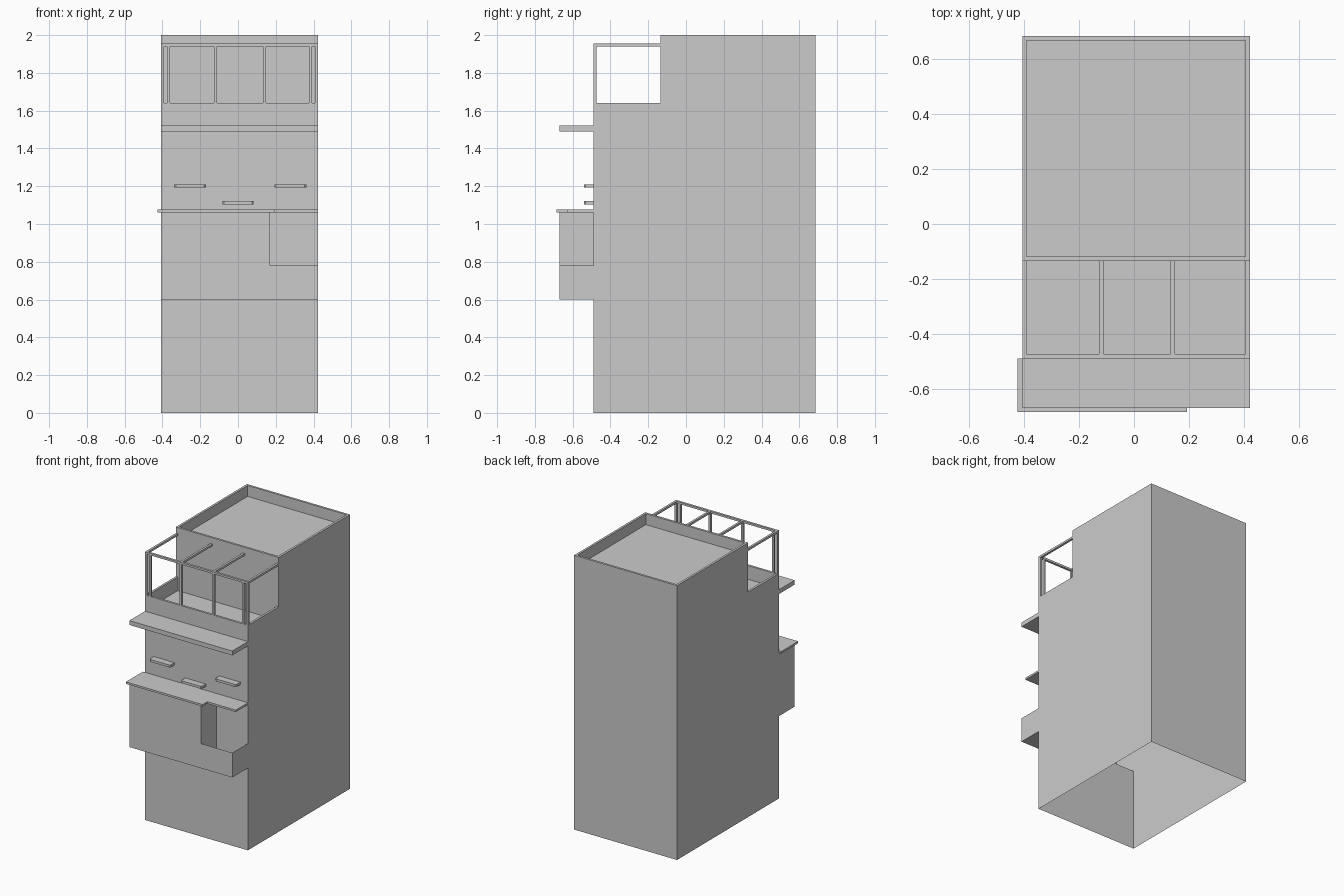
import bpy, bmesh
from mathutils import Vector

if "Cube" in bpy.data.objects:
    bpy.data.objects.remove(bpy.data.objects["Cube"])

X0, X1 = -0.407, 0.423          # side walls
YF, YB, YT = -0.49, 0.685, -0.135   # front wall, back wall, tower front
YBAY = -0.67


def finish(name, bm):
    bmesh.ops.remove_doubles(bm, verts=bm.verts, dist=1e-5)
    me = bpy.data.meshes.new(name)
    bm.to_mesh(me)
    bm.free()
    ob = bpy.data.objects.new(name, me)
    bpy.context.collection.objects.link(ob)
    return ob


def face(bm, pts, normal):
    f = bm.faces.new([bm.verts.new(p) for p in pts])
    f.normal_update()
    if f.normal.dot(Vector(normal)) < 0:
        f.normal_flip()


def rect(bm, axis, sign, c, a, b):
    """Rectangle square to an axis; a and b are ranges on the other two axes."""
    pts = []
    for u, v in ((a[0], b[0]), (a[1], b[0]), (a[1], b[1]), (a[0], b[1])):
        p = [u, v]
        p.insert(axis, c)
        pts.append(p)
    n = [0, 0, 0]
    n[axis] = sign
    face(bm, pts, n)


def well(bm, y0, y1, top, floor, t, back_t):
    """Parapet rim, inner walls and sunken floor."""
    xa, xb, ya, yb = X0 + t, X1 - t, y0 + t, y1 - back_t
    rect(bm, 2, 1, top, (X0, X1), (y0, ya))
    rect(bm, 2, 1, top, (X0, xa), (ya, yb))
    rect(bm, 2, 1, top, (xb, X1), (ya, yb))
    if back_t:
        rect(bm, 2, 1, top, (X0, X1), (yb, y1))
    rect(bm, 0, 1, xa, (ya, yb), (floor, top))
    rect(bm, 0, -1, xb, (ya, yb), (floor, top))
    rect(bm, 1, 1, ya, (xa, xb), (floor, top))
    rect(bm, 1, -1, yb, (xa, xb), (floor, top))
    rect(bm, 2, 1, floor, (xa, xb), (ya, yb))


def prism(name, outline, z0, z1):
    bm = bmesh.new()
    f = bm.faces.new([bm.verts.new((x, y, z0)) for x, y in outline])
    r = bmesh.ops.extrude_face_region(bm, geom=[f])
    for v in r['geom']:
        if isinstance(v, bmesh.types.BMVert):
            v.co.z = z1
    bmesh.ops.recalc_face_normals(bm, faces=bm.faces)
    return finish(name, bm)


def box(name, x, y, z):
    return prism(name, [(x[0], y[0]), (x[1], y[0]), (x[1], y[1]), (x[0], y[1])], *z)


# Building shell: thin walls, open underneath, bay open to the inside
bm = bmesh.new()
XN = 0.17                       # bay ends here, open balcony beyond
ZB, ZR, ZT, ZW = 0.6, 0.78, 1.065, 1.64
for x, s, ztop in ((X0, -1, ZT), (X1, 1, ZR)):
    prof = [(YF, 0), (YB, 0), (YB, 2), (YT, 2), (YT, ZW), (YF, ZW),
            (YF, ztop), (YBAY, ztop), (YBAY, ZB), (YF, ZB)]
    face(bm, [(x, y, z) for y, z in prof], (s, 0, 0))
rect(bm, 1, 1, YB, (X0, X1), (0, 2))
rect(bm, 1, -1, YF, (X0, X1), (0, ZB))
rect(bm, 1, -1, YF, (XN, X1), (ZB, ZT))
rect(bm, 1, -1, YF, (X0, X1), (ZT, ZW))
rect(bm, 1, -1, YT, (X0, X1), (ZW, 2))
# Bay and balcony
rect(bm, 2, -1, ZB, (X0, X1), (YBAY, YF))
rect(bm, 1, -1, YBAY, (X0, XN), (ZB, ZT))
rect(bm, 1, -1, YBAY, (XN, X1), (ZB, ZR))
rect(bm, 0, 1, XN, (YBAY, YF), (ZB, ZT))
# Sunken roof and terrace
well(bm, YT, YB, 2, 1.92, 0.016, 0.016)
well(bm, YF, YT, ZW, 1.54, 0.016, 0)
finish("building_shell", bm)

# Slab over the bay, stepped back over the balcony
prism("bay_slab", [(-0.425, YF), (-0.425, -0.685), (0.193, -0.685),
                   (0.193, -0.63), (X1, -0.63), (X1, YF)], 1.062, 1.076)
# Canopy
box("canopy", (X0, X1), (YBAY, YF), (1.49, 1.522))

# Small window ledges with clipped front corners
for i, (a, b, z) in enumerate(((-0.338, -0.17, 1.192), (-0.083, 0.083, 1.104), (0.192, 0.362, 1.192))):
    c = 0.009
    prism(f"window_ledge_{i}", [(a, YF), (a, -0.54 + c), (a + c, -0.54), (b - c, -0.54),
                                (b, -0.54 + c), (b, YF)], z, z + 0.018)

# Terrace frame: posts, front beam, cross beams
t = 0.016
for i, x in enumerate((X0, X0 + 0.031, -0.128, 0.133, X1 - 0.047, X1 - t)):
    box(f"frame_post_{i}", (x, x + t), (YF, YF + t), (ZW, 1.94))
box("frame_front_beam", (X0, X1), (YF, YF + t), (1.94, 1.955))
for i, x in enumerate((X0, -0.128, 0.133, X1 - t)):
    box(f"frame_cross_beam_{i}", (x, x + t), (YF + t, YT), (1.94, 1.955))
